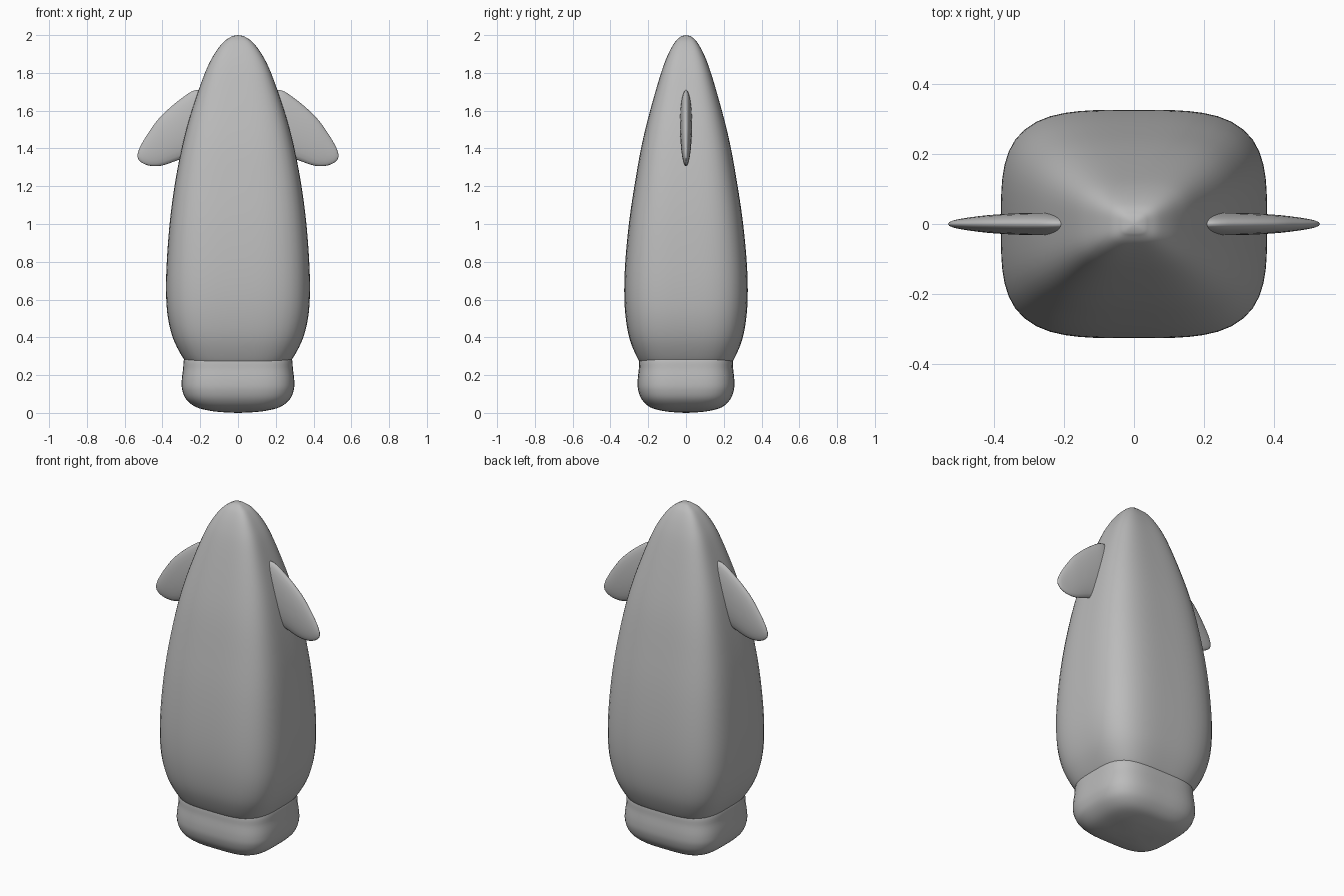
import bpy, bmesh, math
from mathutils import Vector

cube = bpy.data.objects.get("Cube")
if cube:
    bpy.data.objects.remove(cube, do_unlink=True)

SEGMENTS = 64

grey = bpy.data.materials.new("plain grey")
grey.use_nodes = True
colour = (0.5, 0.5, 0.5, 1)
grey.diffuse_color = colour
grey.node_tree.nodes["Principled BSDF"].inputs["Base Color"].default_value = colour


def smooth_path(points, steps=5):
    """Catmull-Rom interpolation through a short list of tuples."""
    pts = [Vector(p) for p in points]
    pts = [2 * pts[0] - pts[1]] + pts + [2 * pts[-1] - pts[-2]]
    path = []
    for a, b, c, d in zip(pts, pts[1:], pts[2:], pts[3:]):
        for i in range(steps):
            t = i / steps
            path.append(0.5 * (2 * b + (c - a) * t + (2 * a - 5 * b + 4 * c - d) * t ** 2
                               + (3 * b - a - 3 * c + d) * t ** 3))
    return path + [pts[-2]]


def loft(name, rings, start, end):
    """Skin closed rings and close both ends onto a point."""
    bm = bmesh.new()
    loops = [[bm.verts.new(p) for p in ring] for ring in rings]
    for low, high in zip(loops, loops[1:]):
        for i in range(len(low)):
            j = (i + 1) % len(low)
            bm.faces.new((low[i], low[j], high[j], high[i]))
    for loop, tip in ((loops[0], start), (loops[-1], end)):
        centre = bm.verts.new(tip)
        for i in range(len(loop)):
            bm.faces.new((loop[i], loop[(i + 1) % len(loop)], centre))
    bmesh.ops.recalc_face_normals(bm, faces=bm.faces)
    for face in bm.faces:
        face.smooth = True
    mesh = bpy.data.meshes.new(name)
    bm.to_mesh(mesh)
    bm.free()
    mesh.materials.append(grey)
    obj = bpy.data.objects.new(name, mesh)
    bpy.context.collection.objects.link(obj)
    return obj


def rounded_box_ring(half_x, half_y, z, power):
    """Superellipse cross-section."""
    ring = []
    for i in range(SEGMENTS):
        a = 2 * math.pi * i / SEGMENTS
        c, s = math.cos(a), math.sin(a)
        r = (abs(c) ** power + abs(s) ** power) ** (-1 / power)
        ring.append((half_x * r * c, half_y * r * s, z))
    return ring


def tower(name, profile, bottom, top, power):
    rings = [rounded_box_ring(*p, power) for p in smooth_path(profile)]
    return loft(name, rings, (0, 0, bottom), (0, 0, top))


# Hull: half width, half depth, height
tower("hull", [
    (0.20, 0.17, 0.22), (0.25, 0.225, 0.25), (0.29, 0.257, 0.29),
    (0.342, 0.298, 0.39), (0.372, 0.32, 0.51), (0.381, 0.327, 0.65),
    (0.376, 0.32, 0.82), (0.36, 0.30, 1.02), (0.333, 0.27, 1.22),
    (0.294, 0.234, 1.42), (0.245, 0.19, 1.6), (0.175, 0.132, 1.8),
    (0.125, 0.094, 1.9), (0.075, 0.057, 1.965), (0.03, 0.025, 1.995),
], 0.21, 2.0, 3.6)

# Base block under the hull
tower("base", [
    (0.06, 0.05, 0.002), (0.14, 0.12, 0.01), (0.22, 0.19, 0.03),
    (0.273, 0.233, 0.07), (0.295, 0.253, 0.12), (0.298, 0.256, 0.17),
    (0.291, 0.25, 0.23), (0.283, 0.243, 0.29), (0.24, 0.2, 0.33),
], 0.0, 0.34, 3.6)

# Side fins: upper edge x, z, lower edge x, z, half thickness
FIN = [
    (0.14, 1.66, 0.17, 1.45, 0.02), (0.215, 1.71, 0.25, 1.37, 0.031),
    (0.306, 1.66, 0.34, 1.33, 0.031), (0.41, 1.568, 0.41, 1.308, 0.026),
    (0.475, 1.482, 0.465, 1.308, 0.019), (0.515, 1.415, 0.505, 1.322, 0.012),
    (0.53, 1.378, 0.526, 1.34, 0.006),
]
for name, side in (("left_fin", 1), ("right_fin", -1)):
    rings = []
    for ux, uz, lx, lz, thick in smooth_path(FIN):
        ring = []
        for i in range(24):
            a = 2 * math.pi * i / 24
            t = (1 + math.cos(a)) / 2
            ring.append((side * (lx + (ux - lx) * t), thick * math.sin(a), lz + (uz - lz) * t))
        rings.append(ring)
    loft(name, rings, (side * 0.14, 0, 1.56), (side * 0.533, 0, 1.357))
